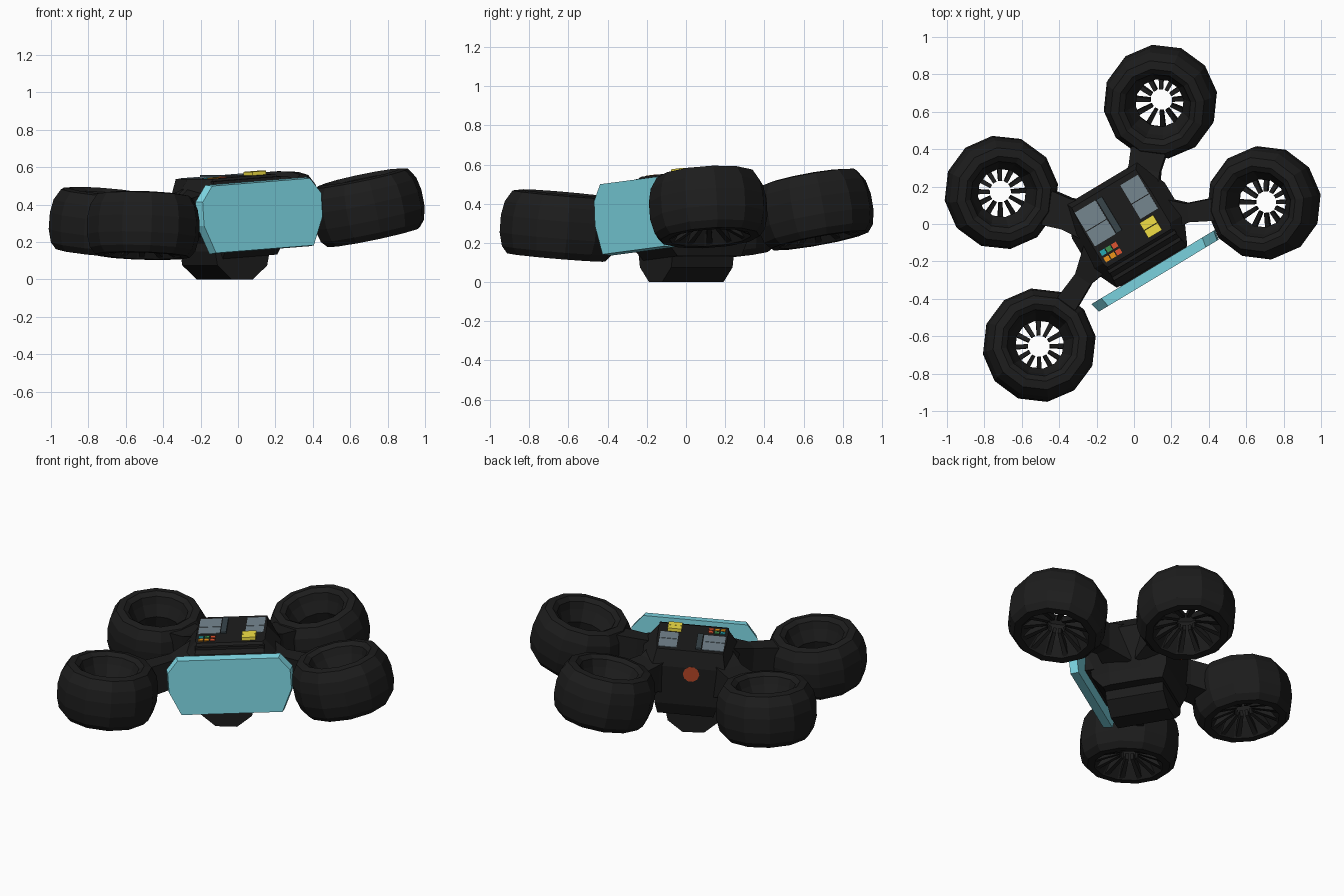
import bpy, bmesh
from math import radians, cos, sin, pi
from mathutils import Matrix, Vector

if "Cube" in bpy.data.objects:
    bpy.data.objects.remove(bpy.data.objects["Cube"])

T = Matrix.Translation
YAW = Matrix.Rotation(radians(31), 4, 'Z')
# whole craft is yawed and banked slightly
BODY = YAW @ T((-0.045, 0, 0.34)) @ Matrix.Rotation(radians(-3.9), 4, 'Y') @ T((0, 0, -0.34))
DECK = BODY @ T((0.018, 0.005, 0))


def mat(name, c):
    m = bpy.data.materials.new(name)
    m.diffuse_color = (*c, 1)
    m.use_nodes = True
    m.node_tree.nodes["Principled BSDF"].inputs["Base Color"].default_value = m.diffuse_color
    return m


BLACK = mat("black", (0.012, 0.012, 0.012))
BLUE = mat("light_blue", (0.22, 0.72, 0.82))
GREY = mat("slate", (0.18, 0.24, 0.28))
DARK = mat("dark_slate", (0.04, 0.06, 0.07))
YELLOW = mat("yellow", (0.9, 0.75, 0.06))
RED = mat("red", (0.75, 0.09, 0.03))
RUST = mat("rust", (0.45, 0.06, 0.02))
ORANGE = mat("orange", (0.85, 0.3, 0.01))
GREEN = mat("green", (0.05, 0.3, 0.08))
TEAL = mat("teal", (0.02, 0.4, 0.45))


def finish(bm, name, material, matrix=BODY):
    bmesh.ops.recalc_face_normals(bm, faces=bm.faces)
    me = bpy.data.meshes.new(name)
    bm.to_mesh(me)
    bm.free()
    me.materials.append(material)
    ob = bpy.data.objects.new(name, me)
    ob.matrix_world = matrix
    bpy.context.collection.objects.link(ob)
    return ob


def loft(name, rings, material, matrix=BODY, closed=False):
    bm = bmesh.new()
    vs = [[bm.verts.new(p) for p in ring] for ring in rings]
    n = len(vs[0])
    pairs = list(zip(vs, vs[1:]))
    if closed:
        pairs.append((vs[-1], vs[0]))
    for a, b in pairs:
        for i in range(n):
            j = (i + 1) % n
            bm.faces.new((a[i], a[j], b[j], b[i]))
    if not closed:
        bm.faces.new(vs[0])
        bm.faces.new(vs[-1])
    return finish(bm, name, material, matrix)


def box(name, x0, x1, y0, y1, z0, z1, material, matrix=DECK):
    ring = [(x0, y0), (x1, y0), (x1, y1), (x0, y1)]
    return loft(name, [[(x, y, z) for x, y in ring] for z in (z0, z1)], material, matrix)


# hull: stacked eight-sided sections (z, front y, back y, front, middle, back half widths)
def hull_ring(z, y0, y1, wf, wm, wb):
    right = [(wf, y0), (wm, -0.1), (wm, 0.1), (wb, y1)]
    return [(x, y, z) for x, y in right] + [(-x, y, z) for x, y in reversed(right)]


loft("hull", [hull_ring(*s) for s in (
    (0.12, -0.15, 0.23, 0.17, 0.18, 0.17),
    (0.20, -0.22, 0.26, 0.18, 0.20, 0.19),
    (0.45, -0.25, 0.27, 0.22, 0.29, 0.22),
    (0.55, -0.13, 0.24, 0.20, 0.21, 0.20))], BLACK, DECK)

# keel pod stays level
keel = [(-0.065, 0), (0.065, 0), (0.155, 0.075), (0.17, 0.15), (0.15, 0.24),
        (-0.15, 0.24), (-0.17, 0.15), (-0.155, 0.075)]
loft("keel_pod", [[(x, y, z) for x, z in keel] for y in (-0.145, 0.22)], BLACK,
     YAW @ T((-0.06, 0, 0)))

# front shield plate
half = [(0.315, -0.185), (0.382, -0.03), (0.382, 0.10), (0.315, 0.185)]
plate = half + [(-x, z) for x, z in reversed(half)]
loft("front_shield", [[(x * s, y, 0.34 + z * s) for x, z in plate]
                      for y, s in ((-0.255, 1.0), (-0.31, 0.97))], BLUE, DECK)
box("shield_mount", -0.2, 0.2, -0.26, -0.18, 0.24, 0.44, BLACK)
for i in range(2):
    box("nose_bar", -0.21, 0.21, -0.165 - i * 0.045, -0.14 - i * 0.045,
        0.46, 0.537 - i * 0.037, BLACK)

# deck panels and controls
for y0, y1 in ((0.0, 0.09), (0.095, 0.21)):
    box("deck_panel_left", -0.2, -0.07, y0, y1, 0.54, 0.553, GREY)
    box("deck_panel_right", 0.085, 0.195, y0, y1, 0.54, 0.553, GREY)
box("deck_strip", -0.065, -0.03, 0.0, 0.21, 0.54, 0.561, DARK)
for y0 in (-0.11, -0.062):
    box("yellow_latch", 0.07, 0.155, y0, y0 + 0.046, 0.54, 0.57, YELLOW)
for row, cols in enumerate(((TEAL, GREEN, RED), (ORANGE, ORANGE, RED))):
    for i, m in enumerate(cols):
        x, y = -0.178 + i * 0.036, -0.05 - row * 0.04
        box("button", x - 0.015, x + 0.015, y - 0.014, y + 0.014, 0.54, 0.555, m)

# rear light disc
disc = [(0.05 * cos(k * pi / 5), 0.05 * sin(k * pi / 5)) for k in range(10)]
loft("rear_light", [[(x, y, 0.41 + z) for x, z in disc] for y in (0.24, 0.275)], RUST)

# ducted rotors with arms
DUCT = [(0.165, 0.10), (0.18, 0.145), (0.21, 0.165), (0.255, 0.157), (0.29, 0.10),
        (0.304, 0.03), (0.303, -0.06), (0.285, -0.13), (0.255, -0.165),
        (0.21, -0.165), (0.15, -0.08), (0.13, 0.03)]
N = 12


def rotor(tag, x, y, root, width):
    inward = Vector((-x, -y, 0)).normalized()
    axis = (inward * 0.15 + Vector((0, 0, 1))).normalized()
    tilt = Vector((0, 0, 1)).rotation_difference(axis).to_matrix().to_4x4()
    m = BODY @ T((x, y, 0.34)) @ tilt
    rings = [[(r * cos(a), r * sin(a), z)
              for a in (2 * pi * (k + 0.25) / N for k in range(N))] for r, z in DUCT]
    loft("duct_" + tag, rings, BLACK, m, closed=True)
    # slanted stator fins
    bm = bmesh.new()
    for k in range(N):
        rot = Matrix.Rotation(2 * pi * k / N, 4, 'Z')
        ends = [[bm.verts.new(rot @ Vector((r, w, z + h))) for w, h in
                 ((-t, -0.02), (t, -0.02), (t, 0.02), (-t, 0.02))]
                for r, z, t in ((0.058, -0.075, 0.010), (0.205, -0.14, 0.016))]
        a, b = ends
        bm.faces.new(a)
        bm.faces.new(b)
        for i in range(4):
            j = (i + 1) % 4
            bm.faces.new((a[i], a[j], b[j], b[i]))
    finish(bm, "stator_fins_" + tag, BLACK, m)
    # tapered arm from hull to duct
    start = Vector((root[0], root[1], 0))
    hub = Vector((x, y, 0))
    end = hub + (start - hub).normalized() * 0.26
    side = (end - start).normalized().cross(Vector((0, 0, 1)))
    sections = []
    for p, w, z0, z1 in ((start, 0.10, 0.24, 0.50), (start.lerp(end, 0.5), width, 0.28, 0.46),
                         (end, width + 0.01, 0.26, 0.45)):
        sections.append([p + side * s * w + Vector((0, 0, z))
                         for s, z in ((-1, z0), (1, z0), (1, z1), (-1, z1))])
    loft("arm_" + tag, sections, BLACK)


# fitted hub positions, front pair then rear pair
rotor("front_right", 0.698, -0.26, (0.2, -0.04), 0.05)
rotor("front_left", -0.724, -0.294, (-0.18, -0.04), 0.05)
rotor("rear_right", 0.502, 0.487, (0.18, 0.15), 0.085)
rotor("rear_left", -0.477, 0.509, (-0.16, 0.15), 0.085)
